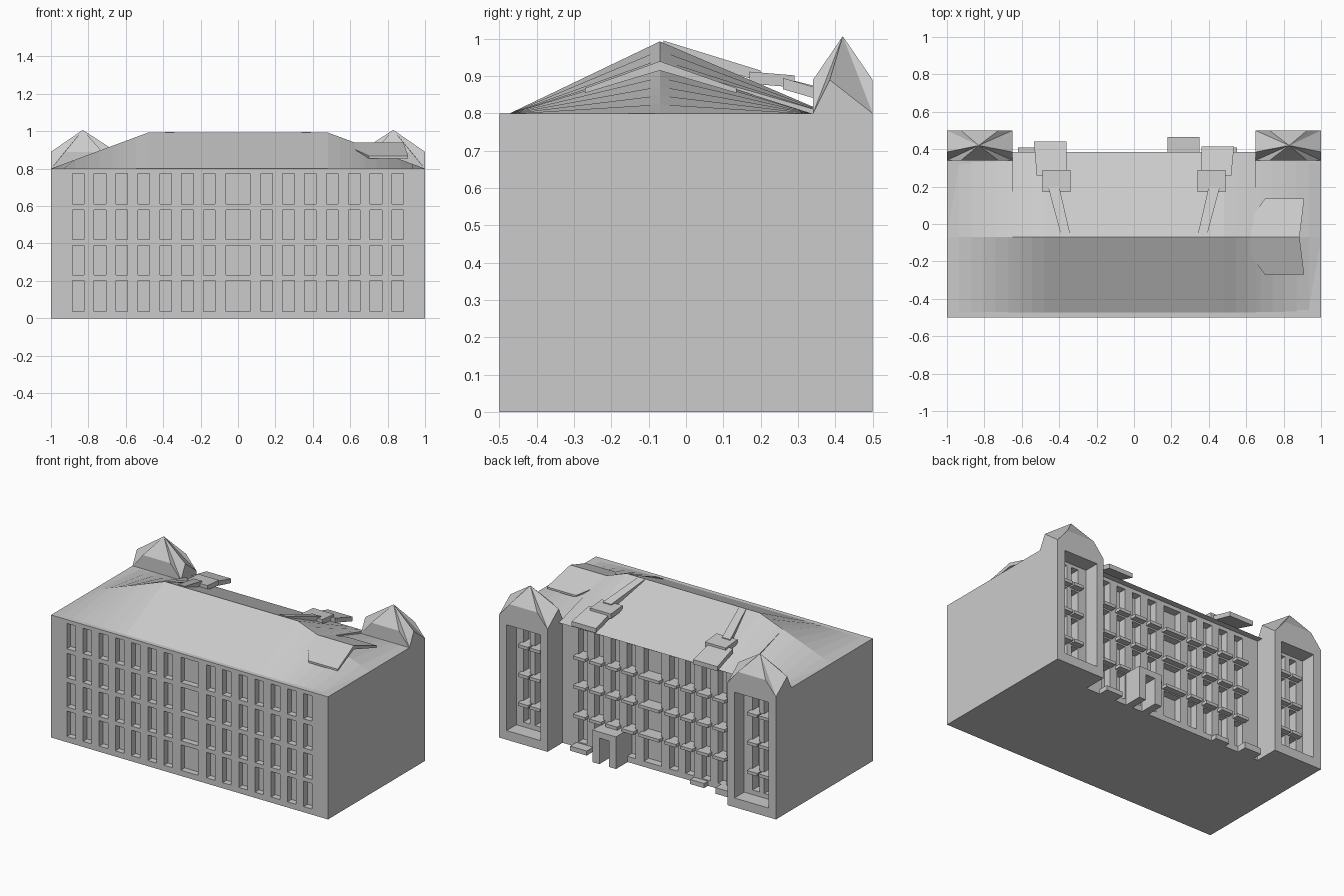
import bpy, bmesh

if "Cube" in bpy.data.objects:
    bpy.data.objects.remove(bpy.data.objects["Cube"])

def make(name, verts, faces):
    me = bpy.data.meshes.new(name)
    me.from_pydata(verts, [], faces)
    bm = bmesh.new()
    bm.from_mesh(me)
    bmesh.ops.recalc_face_normals(bm, faces=bm.faces)
    bm.to_mesh(me)
    bm.free()
    ob = bpy.data.objects.new(name, me)
    bpy.context.collection.objects.link(ob)
    return ob

def prism(name, pts, offset):
    """Extrude a closed 3D outline by an offset vector."""
    n = len(pts)
    top = [tuple(a + b for a, b in zip(p, offset)) for p in pts]
    faces = [list(range(n)), list(range(n, 2 * n))]
    faces += [[i, (i + 1) % n, n + (i + 1) % n, n + i] for i in range(n)]
    return make(name, list(pts) + top, faces)

def boxes(name, spans):
    """One object from many boxes (x0, x1, y0, y1, z0, z1)."""
    verts, faces = [], []
    for x0, x1, y0, y1, z0, z1 in spans:
        k = len(verts)
        verts += [(x, y, z) for z in (z0, z1)
                  for x, y in ((x0, y0), (x1, y0), (x1, y1), (x0, y1))]
        faces += [[k + i for i in f] for f in
                  ((3, 2, 1, 0), (4, 5, 6, 7), (0, 1, 5, 4),
                   (1, 2, 6, 5), (2, 3, 7, 6), (3, 0, 4, 7))]
    return make(name, verts, faces)

def cut(ob, spans):
    cutter = boxes("cutter", spans)
    cutter.hide_render = True
    mod = ob.modifiers.new("cut", 'BOOLEAN')
    mod.operation, mod.solver, mod.object = 'DIFFERENCE', 'EXACT', cutter
    bpy.context.view_layer.objects.active = ob
    bpy.ops.object.modifier_apply(modifier=mod.name)
    bpy.data.objects.remove(cutter)

ROWS = [(.037, .203), (.23, .39), (.42, .58), (.61, .775)]
WALL = .345    # back facade
EAVE = .385

# walls: U-shaped footprint with two rear towers
outline = [(-1, -.5), (1, -.5), (1, .5), (.65, .5), (.65, WALL),
           (-.65, WALL), (-.65, .5), (-1, .5)]
walls = prism("walls", [(x, y, 0) for x, y in outline], (0, 0, .8))

# window columns as (centre, half width)
cols = [(0, .063)]
for i in range(7):
    cols += [(s * (.153 + .117 * i), .031) for s in (-1, 1)]
back_cols = [c for c in cols if abs(c[0]) < .6]
tower_cols = [(s * x, .025) for s in (-1, 1) for x in (.785, .87)]

front = [(c - h, c + h, -.6, -.46, a, b) for c, h in cols for a, b in ROWS]
back = [(c - h, c + h, WALL - .05, .48, a, b) for c, h in back_cols for a, b in ROWS]
recess = [(min(s * .7, s * .945), max(s * .7, s * .945), .4, .6, .06, .75) for s in (-1, 1)]
cut(walls, front + back)
cut(walls, recess)
cut(walls, [(c - h, c + h, .34, .43, max(a, .09), min(b, .73))
            for c, h in tower_cols for a, b in ROWS])

# sills under the rear and tower windows
boxes("back_sills", [(c - h - .012, c + h + .012, WALL - .02, EAVE, a - .02, a)
                     for c, h in back_cols for a, b in ROWS[1:]])
boxes("tower_sills", [(c - h - .012, c + h + .012, .38, .44, a - .02, a)
                      for c, h in tower_cols for a, b in ROWS[1:]])

# main roof: triangular sections whose ridge falls towards both ends
half = [.48 + .52 * i / 8 for i in range(9)] + [.65, .6501]
xs = sorted([-x for x in half] + half)
verts, faces = [], []
for x in xs:
    z = .8 + .193 * min(1, (1 - abs(x)) / .52)
    verts += [(x, -.475, .799), (x, -.07, z),
              (x, EAVE if abs(x) <= .65 else .34, .799)]
for i in range(len(xs) - 1):
    k = 3 * i
    faces += [[k + j, k + (j + 1) % 3, k + 3 + (j + 1) % 3, k + 3 + j] for j in range(3)]
faces += [[0, 1, 2], [len(verts) - 3, len(verts) - 2, len(verts) - 1]]
make("main_roof", verts, faces)

# tower roofs: star-shaped caps with raised wall peaks
W, D = .175, .08
ring = [(-W, -D, .8), (-.1, -D, .89), (.1, -D, .89), (W, -D, .8),
        (W, -.035, .89), (W, D, .8),
        (.1, D, .89), (-.1, D, .89), (-W, D, .8), (-W, -.035, .89)]
for s in (-1, 1):
    pts = [(s * (.825 + x), .42 + y, z) for x, y, z in ring]
    pts.append((s * .83, .42, 1.007))
    n = len(ring)
    fan = [[i, (i + 1) % n, n] for i in range(n)]
    make("tower_roof", pts, fan + [[0, 1, 2, 3], [3, 4, 5], [5, 6, 7, 8], [8, 9, 0], [0, 3, 5, 8]])

# side dormer roof on the right hip: thin chevron
ys = [(-.27, .855), (-.07, .915), (.135, .855), (.135, .868), (-.07, .94), (-.27, .868)]
dormer = prism("side_dormer_roof", [(.55, y, z) for y, z in ys], (.36, 0, 0))
for i in (0, 2, 3, 5):
    dormer.data.vertices[i].co.x = .7
for i in (7, 10):
    dormer.data.vertices[i].co.x = .885

# rear dormer roofs: stepped slabs running down from the ridge
for s in (-1, 1):
    end = .44 if s < 0 else .415
    prism("rear_dormer_ridge", [(s * .34, -.06, .965), (s * .39, -.06, .965),
                                (s * .46, .2, .885), (s * .40, .2, .885)], (0, 0, .03))
    prism("rear_dormer_step", [(s * .34, .17, .88), (s * .49, .17, .88),
                               (s * .49, .29, .87), (s * .34, .29, .87)], (0, 0, .032))
    prism("rear_dormer_eave", [(s * .36, .26, .865), (s * .52, .26, .865),
                               (s * .535, end, .82), (s * .36, end, .82)], (0, 0, .03))

# porch at the rear door, with side piers and a roof, plus low steps
boxes("porch", [(.18, .23, WALL - .01, .465, 0, .2), (.3, .35, WALL - .01, .465, 0, .2),
                (.18, .35, WALL - .01, .465, .17, .21)])
boxes("steps", [(.43, .55, WALL - .01, .41, 0, .03),
                (-.4, -.3, WALL - .01, EAVE, 0, .03),
                (-.62, -.5, WALL - .01, .41, 0, .04)])
